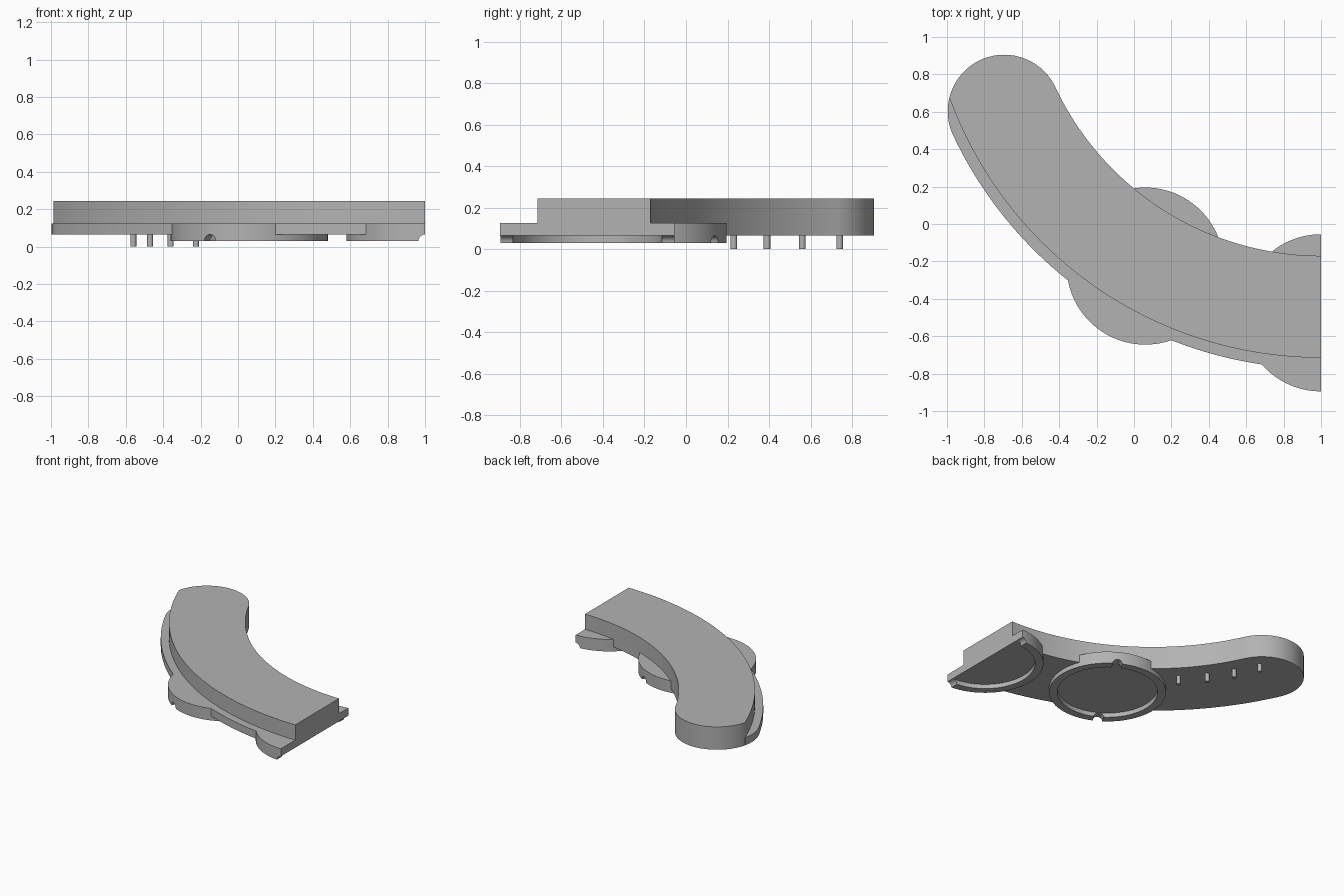
import bpy, bmesh
from math import cos, sin, radians, hypot
from mathutils import Vector, Matrix

cube = bpy.data.objects.get("Cube")
if cube:
    bpy.data.objects.remove(cube, do_unlink=True)

grey = bpy.data.materials.new("plain grey")
grey.use_nodes = True
colour = (0.45, 0.45, 0.45, 1)
grey.diffuse_color = colour
grey.node_tree.nodes["Principled BSDF"].inputs["Base Color"].default_value = colour

BEND = Vector((1, 1.4))             # centre of the curved band
R_IN, R_STEP, R_OUT = 1.57, 2.115, 2.174
R_MID, R_CAP = (R_IN + R_OUT) / 2, (R_OUT - R_IN) / 2
END = 205.2                         # angle where the round end begins
Z_RIM, Z_LOW, Z_STEP, Z_TOP = 0.03, 0.065, 0.125, 0.245


def arc(centre, r, start, stop, n):
    steps = [radians(start + (stop - start) * i / n) for i in range(n + 1)]
    return [Vector((centre[0] + r * cos(a), centre[1] + r * sin(a))) for a in steps]


def finish(name, bm):
    bmesh.ops.recalc_face_normals(bm, faces=bm.faces)
    mesh = bpy.data.meshes.new(name)
    bm.to_mesh(mesh)
    bm.free()
    ob = bpy.data.objects.new(name, mesh)
    mesh.materials.append(grey)
    bpy.context.collection.objects.link(ob)
    return ob


def prism(name, points, z0, z1):
    bm = bmesh.new()
    face = bm.faces.new([bm.verts.new((p.x, p.y, z0)) for p in points])
    top = bmesh.ops.extrude_face_region(bm, geom=[face])["geom"]
    bmesh.ops.translate(bm, vec=(0, 0, z1 - z0),
                        verts=[v for v in top if isinstance(v, bmesh.types.BMVert)])
    return finish(name, bm)


def rod(name, r, length, matrix, sides=24):
    bm = bmesh.new()
    bmesh.ops.create_cone(bm, cap_ends=True, segments=sides, radius1=r, radius2=r,
                          depth=length, matrix=matrix)
    return finish(name, bm)


def combine(target, other, operation):
    mod = target.modifiers.new(operation.lower(), 'BOOLEAN')
    mod.object, mod.operation, mod.solver = other, operation, 'EXACT'
    bpy.context.view_layer.objects.active = target
    bpy.ops.object.modifier_apply(modifier=mod.name)
    bpy.data.objects.remove(other, do_unlink=True)


# Plan outline: outer curve, round end, inner curve
cap_centre = arc(BEND, R_MID, END, END, 1)[0]
outline = (arc(BEND, R_OUT, 270, END, 72)
           + arc(cap_centre, R_CAP, END, END - 180, 90)[1:-1]
           + arc(BEND, R_IN, END, 270, 72))


def at_radius(p, r):
    return BEND + (p - BEND).normalized() * r


# Full-height band, trimmed along the step curve
upper = [at_radius(p, R_STEP) if (p - BEND).length > R_STEP else p for p in outline]
band = prism("curved_band", upper, Z_LOW, Z_TOP)

# Low ledge along the outer edge
outer = [p for p in outline if (p - BEND).length >= R_STEP]
ledge = prism("outer_ledge", outer + [at_radius(p, R_STEP - 0.03) for p in reversed(outer)],
              Z_LOW, Z_STEP)
combine(band, ledge, 'UNION')


# Round sockets with a recessed underside and a pair of rim notches
def socket(name, centre, start, stop, notch_angle):
    n = 96
    full = stop - start == 360
    ring = arc(centre, 0.42, start, stop, n)
    body = prism(name, ring[:-1] if full else ring, Z_RIM, Z_STEP)
    recess = rod("recess_cutter", 0.36, 0.2, Matrix.Translation((*centre, Z_LOW - 0.1)), n)
    combine(body, recess, 'DIFFERENCE')
    for turn in (0, 180):
        a = radians(notch_angle + turn)
        spot = (centre[0] + 0.4 * cos(a), centre[1] + 0.4 * sin(a), Z_RIM)
        place = (Matrix.Translation(spot) @ Matrix.Rotation(a, 4, 'Z')
                 @ Matrix.Rotation(radians(90), 4, 'Y'))
        combine(body, rod("notch_cutter", 0.035, 0.14, place), 'DIFFERENCE')
    return body


combine(band, socket("middle_socket", (0.06, -0.225), 0, 360, 60), 'UNION')
combine(band, socket("end_half_socket", (1, -0.475), 90, 270, 90), 'UNION')

# Small locating pins under the band
pins = []
for i, (x, y) in enumerate([(-0.56, 0.74), (-0.47, 0.56), (-0.36, 0.39), (-0.225, 0.23)]):
    pins.append(rod(f"pin_{i + 1}", 0.016, 0.08, Matrix.Translation((x, y, 0.04)), 20))

# Smooth the curved walls, keep the edges sharp
bpy.ops.object.select_all(action='DESELECT')
for ob in [band] + pins:
    ob.select_set(True)
bpy.context.view_layer.objects.active = band
bpy.ops.object.shade_smooth_by_angle(angle=radians(30))
